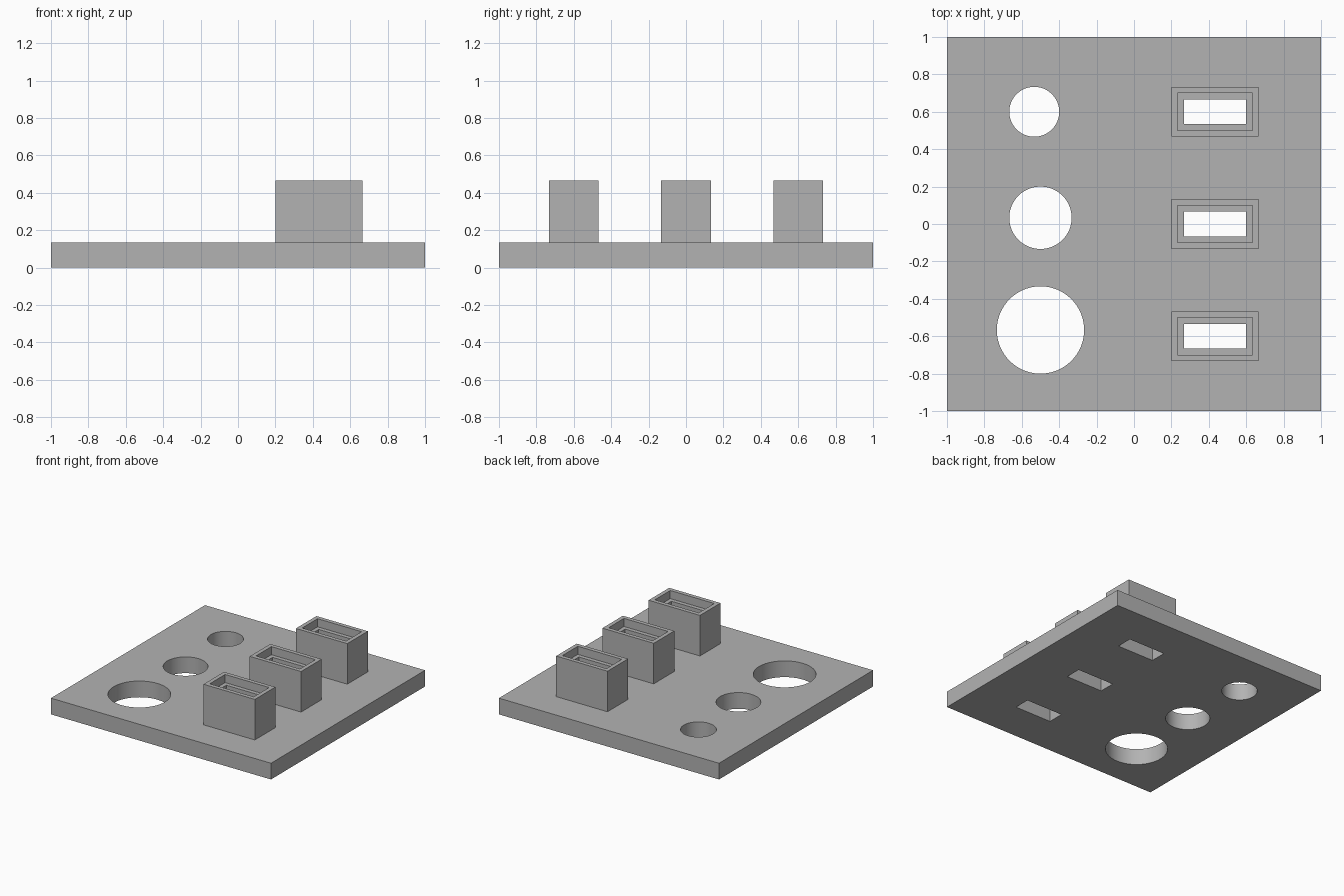
import bpy
import bmesh

cube = bpy.data.objects.get("Cube")
if cube:
    bpy.data.objects.remove(cube, do_unlink=True)

U = 1 / 15                      # one design unit
PLATE_TOP = 2 * U
HOUSING_TOP = 7 * U
LEDGE = HOUSING_TOP - U
HOUSING_X = 6.5 * U
ROWS = {"back": 9 * U, "middle": 0, "front": -9 * U}
HOLES = {"small": (-8, 9, 2), "medium": (-7.5, 0.5, 2.5), "large": (-7.5, -8.5, 3.5)}

grey = bpy.data.materials.new("mid grey")
grey.use_nodes = True
colour = (0.45, 0.45, 0.45, 1)
grey.diffuse_color = colour
grey.node_tree.nodes["Principled BSDF"].inputs["Base Color"].default_value = colour


def box(name, size, location):
    bpy.ops.mesh.primitive_cube_add(size=1, location=location)
    ob = bpy.context.object
    ob.name = name
    ob.scale = size
    bpy.ops.object.transform_apply(location=False, rotation=False, scale=True)
    return ob


def cut(target, cutter):
    cutter.hide_render = True
    mod = target.modifiers.new("cut", "BOOLEAN")
    mod.operation = "DIFFERENCE"
    mod.solver = "EXACT"
    mod.object = cutter
    bpy.context.view_layer.objects.active = target
    bpy.ops.object.modifier_apply(modifier=mod.name)
    bpy.data.objects.remove(cutter, do_unlink=True)


def housing(name, y):
    # Nested rectangles: outer wall, rim, recess wall, ledge and slot wall
    rings = [(7, 4, PLATE_TOP), (7, 4, HOUSING_TOP), (6, 3, HOUSING_TOP),
             (6, 3, LEDGE), (5, 2, LEDGE), (5, 2, PLATE_TOP)]
    bm = bmesh.new()
    loops = []
    for w, d, z in rings:
        corners = [(-1, -1), (1, -1), (1, 1), (-1, 1)]
        loops.append([bm.verts.new((sx * w * U / 2, sy * d * U / 2, z)) for sx, sy in corners])
    for a, b in zip(loops, loops[1:]):
        for i in range(4):
            j = (i + 1) % 4
            bm.faces.new((a[i], a[j], b[j], b[i]))
    mesh = bpy.data.meshes.new(name)
    bm.to_mesh(mesh)
    bm.free()
    mesh.materials.append(grey)
    ob = bpy.data.objects.new(name, mesh)
    ob.location = (HOUSING_X, y, 0)
    bpy.context.collection.objects.link(ob)


# Base plate
plate = box("base_plate", (2, 2, PLATE_TOP), (0, 0, PLATE_TOP / 2))

# Round through holes
for name, (x, y, r) in HOLES.items():
    bpy.ops.mesh.primitive_cylinder_add(vertices=96, radius=r * U, depth=1,
                                        location=(x * U, y * U, 0))
    cutter = bpy.context.object
    cutter.name = name + "_hole_cutter"
    cut(plate, cutter)

# Socket housings with slots running on through the plate
for name, y in ROWS.items():
    cut(plate, box(name + "_slot_cutter", (5 * U, 2 * U, 1), (HOUSING_X, y, 0)))
    housing(name + "_socket_housing", y)

# Finish the plate with smooth hole walls and sharp edges
plate.data.materials.clear()
plate.data.materials.append(grey)
bpy.ops.object.select_all(action="DESELECT")
plate.select_set(True)
bpy.context.view_layer.objects.active = plate
bpy.ops.object.shade_smooth_by_angle()
